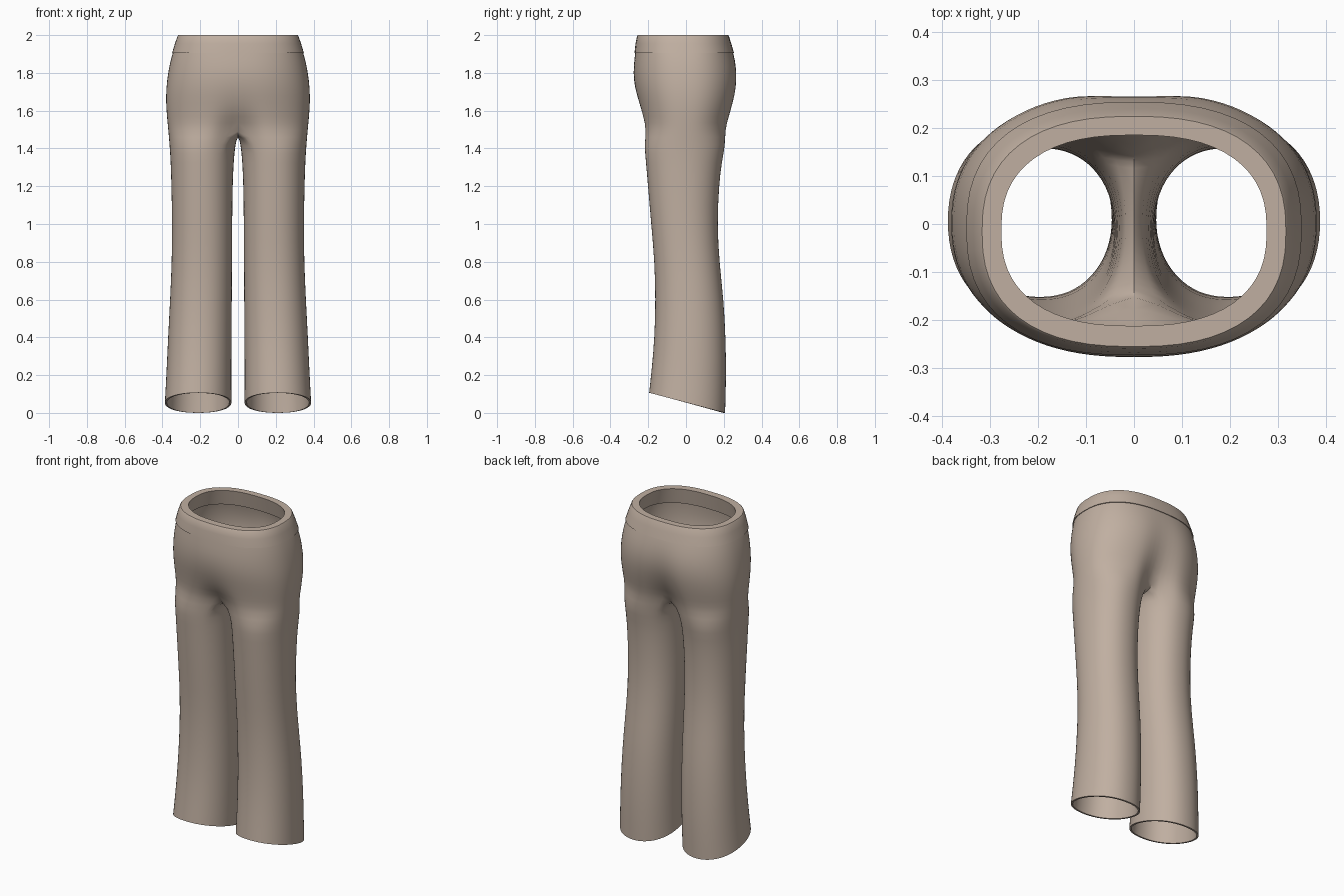
import bpy
import math

if "Cube" in bpy.data.objects:
    bpy.data.objects.remove(bpy.data.objects["Cube"])

M, K = 24, 8            # segments on the outer arc, points along the inner leg

fabric = bpy.data.materials.new("beige_fabric")
fabric.diffuse_color = (0.527, 0.429, 0.356, 1)
fabric.use_nodes = True
fabric.node_tree.nodes["Principled BSDF"].inputs["Base Color"].default_value = fabric.diffuse_color


def power(v, p):
    return math.copysign(abs(v) ** p, v)


def outline(t, cx, rx, front, back, n):
    """Rounded outline point at angle t, with 0 pointing outward."""
    cy, ry = (front + back) / 2, (back - front) / 2
    return cx + rx * power(math.cos(t), 2 / n), cy + ry * power(math.sin(t), 2 / n)


def hip_row(z, a, front, back, n, crease_f, crease_b):
    """Half outline from front seam to back seam, pinched at the seams."""
    pts = []
    for i in range(M + 1):
        t = math.radians(-90 + 180 * i / M)
        x, y = outline(t, 0, a, front, back, n)
        if i in (0, M):
            x = 0.0
        pinch = math.exp(-(x / 0.09) ** 2)
        y *= 1 - (crease_f if y < 0 else crease_b) * pinch
        pts.append((x, y, z))
    return pts


def leg_row(z, xi, xo, front, back, slant):
    """Closed leg ring: outer arc first, then the inner side back to front."""
    A = 128
    angles = [-A + 2 * A * i / M for i in range(M + 1)]
    angles += [A + (360 - 2 * A) * j / (K + 1) for j in range(1, K + 1)]
    pts = []
    for d in angles:
        x, y = outline(math.radians(d), (xi + xo) / 2, (xo - xi) / 2, front, back, 2.15)
        pts.append((x, y, z - slant * y))
    return pts


def finish(ob, angle):
    bpy.context.view_layer.objects.active = ob
    ob.select_set(True)
    for m in list(ob.modifiers):
        bpy.ops.object.modifier_apply(modifier=m.name)
    bpy.ops.object.shade_smooth_by_angle(angle=math.radians(angle))
    ob.select_set(False)


def make(name, verts, faces):
    me = bpy.data.meshes.new(name)
    me.from_pydata(verts, [], faces)
    me.materials.append(fabric)
    ob = bpy.data.objects.new(name, me)
    bpy.context.collection.objects.link(ob)
    return ob


# Hips: z, half width, front, back, roundness, front crease, back crease
hips = [
    (1.925, 0.340, -0.267, 0.245, 2.4, 0, 0),
    (1.87, 0.357, -0.274, 0.262, 2.35, 0, 0.01),
    (1.80, 0.371, -0.280, 0.278, 2.3, 0, 0.04),
    (1.72, 0.381, -0.274, 0.278, 2.3, 0.01, 0.07),
    (1.64, 0.382, -0.256, 0.263, 2.3, 0.04, 0.13),
    (1.57, 0.377, -0.242, 0.245, 2.3, 0.13, 0.22),
    (1.50, 0.370, -0.231, 0.228, 2.3, 0.36, 0.38),
]
# Legs: z, inner x, outer x, front, back, hem slant
legs = [
    (1.42, 0.014, 0.363, -0.222, 0.210, 0),
    (1.33, 0.022, 0.357, -0.213, 0.190, 0),
    (1.20, 0.028, 0.353, -0.202, 0.175, 0),
    (1.00, 0.030, 0.349, -0.185, 0.166, 0),
    (0.80, 0.031, 0.351, -0.167, 0.177, 0),
    (0.60, 0.032, 0.360, -0.162, 0.200, 0),
    (0.40, 0.033, 0.371, -0.167, 0.211, 0.03),
    (0.22, 0.034, 0.379, -0.181, 0.214, 0.13),
    (0.055, 0.034, 0.388, -0.196, 0.208, 0.265),
]

# Trouser body: one half, mirrored at the seam
rows = [hip_row(*h) for h in hips]
yf, yb = rows[-1][0][1], rows[-1][M][1]
for j in range(1, K + 1):                      # crotch seam, back to front
    s = j / (K + 1)
    rows[-1].append((0, yb + (yf - yb) * s, 1.50 - 0.025 * math.sin(math.pi * s)))
rows += [leg_row(*l) for l in legs]

verts, faces, starts = [], [], []
for r in rows:
    starts.append(len(verts))
    verts += r
ring = M + 1 + K
for k in range(len(rows) - 1):
    a, b = starts[k], starts[k + 1]
    closed = k >= len(hips) - 1
    for i in range(ring if closed else M):
        j = (i + 1) % ring
        faces.append((a + i, b + i, b + j, a + j))
body = make("trouser_body", verts, faces)
mir = body.modifiers.new("mirror", 'MIRROR')
mir.use_clip = True
mir.merge_threshold = 0.0005
sub = body.modifiers.new("smooth", 'SUBSURF')
sub.levels = 1
shell = body.modifiers.new("cloth", 'SOLIDIFY')
shell.thickness = 0.011
shell.offset = -1
finish(body, 50)

# Waistband: closed profile swept round the waist
profile = [                                    # z, half width, front, back
    (1.905, 0.349, -0.273, 0.254),
    (1.955, 0.334, -0.267, 0.240),
    (1.995, 0.320, -0.259, 0.227),
    (2.000, 0.316, -0.255, 0.224),
    (2.000, 0.276, -0.212, 0.185),
    (1.905, 0.300, -0.228, 0.205),
]
N = 56
verts, faces = [], []
for z, a, f, b in profile:
    for i in range(N):
        x, y = outline(2 * math.pi * i / N, 0, a, f, b, 2.45)
        verts.append((x, y, z))
for k in range(len(profile)):
    a, b = k * N, ((k + 1) % len(profile)) * N
    for i in range(N):
        j = (i + 1) % N
        faces.append((a + i, a + j, b + j, b + i))
band = make("waistband", verts, faces)
finish(band, 40)
